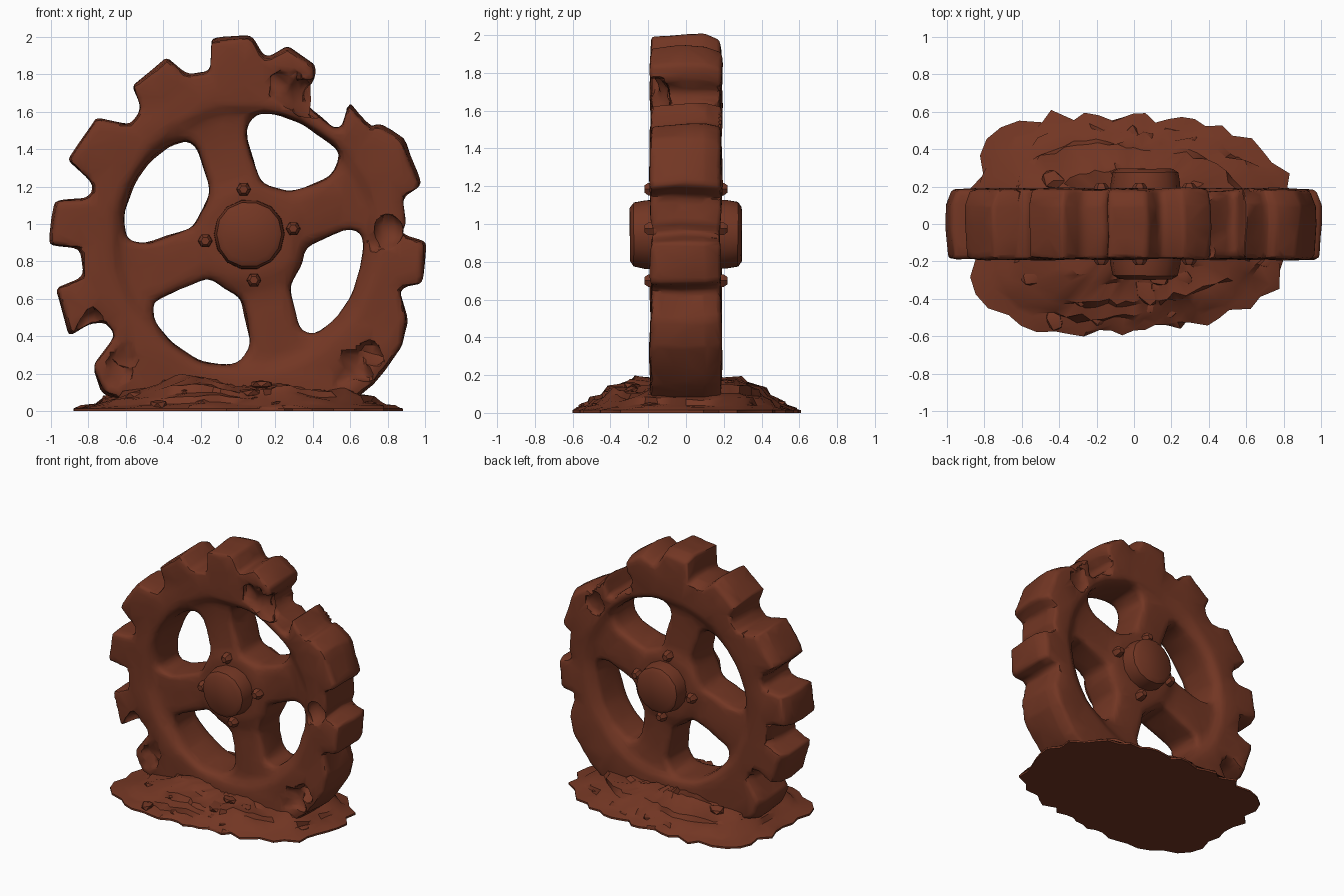
import bpy, bmesh, math, random
from mathutils import Vector, Matrix, noise

if "Cube" in bpy.data.objects:
    bpy.data.objects.remove(bpy.data.objects["Cube"])

random.seed(7)
rust = bpy.data.materials.new("rust_brown")
rust.diffuse_color = (0.17, 0.037, 0.017, 1)
rust.use_nodes = True
rust.node_tree.nodes["Principled BSDF"].inputs["Base Color"].default_value = rust.diffuse_color


def add_object(name, bm):
    me = bpy.data.meshes.new(name)
    bmesh.ops.recalc_face_normals(bm, faces=bm.faces[:])
    bm.to_mesh(me)
    bm.free()
    ob = bpy.data.objects.new(name, me)
    bpy.context.collection.objects.link(ob)
    me.materials.append(rust)
    return ob


def apply_modifiers(ob):
    bpy.context.view_layer.update()
    deps = bpy.context.evaluated_depsgraph_get()
    me = bpy.data.meshes.new_from_object(ob.evaluated_get(deps))
    ob.modifiers.clear()
    ob.data = me


def select_only(*obs):
    bpy.ops.object.select_all(action='DESELECT')
    for ob in obs:
        ob.select_set(True)
    bpy.context.view_layer.objects.active = obs[0]


def shade(ob, angle):
    select_only(ob)
    bpy.ops.object.shade_smooth_by_angle(angle=math.radians(angle))


def circle(cx, cz, r, n=64):
    return [(cx + r * math.cos(i * math.tau / n), cz + r * math.sin(i * math.tau / n)) for i in range(n)]


def plate(name, loops, thickness):
    """Flat outline with holes, thickened along y."""
    bm = bmesh.new()
    for loop in loops:
        vs = [bm.verts.new((x, 0, z)) for x, z in loop]
        for i, v in enumerate(vs):
            bm.edges.new((v, vs[(i + 1) % len(vs)]))
    bmesh.ops.triangle_fill(bm, use_beauty=True, edges=bm.edges[:], normal=(0, -1, 0))
    ob = add_object(name, bm)
    m = ob.modifiers.new("thick", 'SOLIDIFY')
    m.thickness, m.offset = thickness, 0
    apply_modifiers(ob)
    return ob


# Toothed rim, clockwise from the top tooth, with the broken gap at upper right
outline = [
    (-0.14, 1.98), (0.07, 2.0), (0.14, 1.87), (0.26, 1.94), (0.41, 1.84), (0.40, 1.76),
    (0.34, 1.69), (0.38, 1.61), (0.43, 1.57), (0.50, 1.51), (0.56, 1.44), (0.55, 1.52),
    (0.59, 1.64), (0.69, 1.53), (0.68, 1.48), (0.74, 1.53), (0.88, 1.45), (0.97, 1.20),
    (0.87, 1.14), (0.89, 1.0), (0.84, 0.94), (0.995, 0.91), (0.98, 0.685), (0.855, 0.67),
    (0.90, 0.49), (0.87, 0.35), (0.72, 0.15), (0.60, 0.05), (0.2, 0.03), (-0.2, 0.03),
    (-0.6, 0.05), (-0.72, 0.1), (-0.77, 0.24), (-0.65, 0.42), (-0.71, 0.48), (-0.79, 0.47),
    (-0.89, 0.41), (-0.97, 0.66), (-0.81, 0.72), (-0.83, 0.87), (-1.0, 0.89), (-0.97, 1.13),
    (-0.78, 1.14), (-0.76, 1.21), (-0.90, 1.34), (-0.75, 1.56), (-0.57, 1.52), (-0.51, 1.60),
    (-0.56, 1.73), (-0.37, 1.88), (-0.27, 1.79), (-0.14, 1.81)]
outline = [(0.01 + (x - 0.01) * 1.01, 0.97 + (z - 0.97) * 1.01) for x, z in outline]
wheel = plate("toothed_wheel", [outline, circle(0.04, 0.915, 0.70)], 0.375)

# Four spokes: a thinner disc pierced by four rounded windows
windows = [
    [(-0.60, 0.93), (-0.61, 1.05), (-0.56, 1.21), (-0.47, 1.34), (-0.37, 1.42), (-0.27, 1.45),
     (-0.22, 1.42), (-0.145, 1.19), (-0.16, 1.13), (-0.225, 1.01), (-0.24, 0.98), (-0.49, 0.90),
     (-0.57, 0.905)],
    [(0.04, 1.53), (0.10, 1.59), (0.22, 1.58), (0.36, 1.53), (0.47, 1.45), (0.545, 1.39),
     (0.535, 1.32), (0.49, 1.25), (0.27, 1.17), (0.16, 1.205), (0.12, 1.22), (0.04, 1.49)],
    [(0.35, 0.88), (0.60, 0.98), (0.66, 0.97), (0.68, 0.89), (0.66, 0.755), (0.61, 0.62),
     (0.52, 0.49), (0.41, 0.41), (0.33, 0.43), (0.27, 0.67), (0.34, 0.80)],
    [(-0.15, 0.72), (-0.46, 0.58), (-0.455, 0.48), (-0.35, 0.36), (-0.20, 0.27), (-0.03, 0.24),
     (0.02, 0.26), (0.07, 0.35), (0.015, 0.61), (-0.07, 0.66)]]
spokes = plate("spokes", [circle(0.04, 0.915, 0.73)] + windows, 0.30)
flange = plate("flange", [circle(0.06, 0.945, 0.26, 24)], 0.345)

# Fuse the three, round the edges, then chip and roughen the surface
select_only(wheel, spokes, flange)
bpy.ops.object.join()
m = wheel.modifiers.new("voxels", 'REMESH')
m.mode, m.voxel_size = 'VOXEL', 0.02
apply_modifiers(wheel)
dents = [(0.27, -0.24, 1.72, 0.12), (0.36, -0.20, 1.69, 0.11), (0.42, -0.16, 1.66, 0.10),
         (0.62, -0.25, 0.25, 0.12), (0.70, -0.24, 0.30, 0.11), (0.80, -0.22, 0.96, 0.10),
         (0.72, -0.24, 0.93, 0.09), (-0.58, -0.24, 0.30, 0.09), (-0.64, -0.24, 0.22, 0.09),
         (-0.80, -0.19, 0.43, 0.09), (0.66, 0.25, 1.45, 0.10), (0.46, 0.23, 1.62, 0.10)]
bm = bmesh.new()
bm.from_mesh(wheel.data)
centre = Vector((0.03, 0, 0.945))
smooth = dict(factor=0.5, use_axis_x=True, use_axis_y=True, use_axis_z=True)
inner = [v for v in bm.verts if (v.co - centre).length < 0.80]
for i in range(10):
    bmesh.ops.smooth_vert(bm, verts=bm.verts[:] if i < 3 else inner, **smooth)
for v in bm.verts:
    for x, y, z, r in dents:
        c = Vector((x, y, z))
        d = v.co - c
        rr = r * (1 + 0.6 * noise.noise(v.co * 12))
        if d.length < rr:
            v.co = c + d.normalized() * rr
    out = v.co - centre
    if Vector((out.x, out.z)).length > 0.88:      # teeth slope towards both faces
        k = 1 - 0.35 * max(0, v.co.y - 0.1) - 0.06 * max(0, -v.co.y)
        v.co.x, v.co.z = centre.x + out.x * k, centre.z + out.z * k
    v.co += noise.noise_vector(v.co * 4.5) * 0.011
bm.to_mesh(wheel.data)
bm.free()
m = wheel.modifiers.new("facets", 'DECIMATE')
m.ratio = 0.14
apply_modifiers(wheel)
wheel.data.materials.clear()
wheel.data.materials.append(rust)
shade(wheel, 38)


def lathe_y(bm, cx, cz, profile, n):
    """Revolve (radius, y) pairs around an axis along y."""
    rings = [[bm.verts.new((x, y, z)) for x, z in circle(cx, cz, r, n)] for r, y in profile]
    for a, b in zip(rings, rings[1:]):
        for i in range(n):
            j = (i + 1) % n
            bm.faces.new((a[i], a[j], b[j], b[i]))
    bm.faces.new(rings[0])
    bm.faces.new(rings[-1])


# Chamfered hub boss on both sides
half = [(0.145, 0.295), (0.175, 0.275), (0.187, 0.215), (0.19, 0.12)]
bm = bmesh.new()
lathe_y(bm, 0.06, 0.945, [(r, -y) for r, y in half] + half[::-1], 14)
for v in bm.verts:
    v.co += noise.noise_vector(v.co * 6) * 0.006
shade(add_object("hub", bm), 40)

# Flange bolts, front and back
bm = bmesh.new()
for x, z in ((0.03, 1.185), (-0.175, 0.91), (0.295, 0.975), (0.085, 0.70)):
    lathe_y(bm, x, z, [(0.022, -0.22), (0.038, -0.20), (0.042, -0.1),
                       (0.042, 0.1), (0.038, 0.20), (0.022, 0.22)], 6)
shade(add_object("hub_bolts", bm), 40)


# Rubble mound with a ragged edge and stepped layers
def edge_radius(a):
    c, s = math.cos(a), math.sin(a)
    b, n = 0.585 - 0.05 * c, 2.9 - 0.4 * c
    return (abs(c / 0.87) ** n + abs(s / b) ** n) ** (-1 / n)


N = 60
layers = [(1.0, 0.0), (1.0, 0.014), (0.94, 0.03), (0.87, 0.042), (0.83, 0.075), (0.74, 0.09),
          (0.70, 0.125), (0.54, 0.14), (0.48, 0.165), (0.22, 0.17)]
bm = bmesh.new()
rings = []
ragged = [1.035 - random.random() * 0.11 for _ in range(N)]
for k, (t, h) in enumerate(layers):
    ring = []
    for i in range(N):
        a = i * math.tau / N
        jag = ragged[i] if k < 2 else 1 + random.uniform(-0.05, 0.04)
        r = edge_radius(a) * t * jag
        p = Vector((r * math.cos(a), r * math.sin(a), h))
        if k > 1:
            p.z *= 0.98 + 0.3 * noise.noise(p * 4) + random.uniform(-0.06, 0.06)
        ring.append(bm.verts.new(p))
    rings.append(ring)
for a, b in zip(rings, rings[1:]):
    for i in range(N):
        j = (i + 1) % N
        bm.faces.new((a[i], a[j], b[j], b[i]))
bm.faces.new(rings[0])
bm.faces.new(rings[-1])
shade(add_object("rubble_mound", bm), 35)

# Loose stones lying on the mound
bm = bmesh.new()
for _ in range(26):
    a, t = random.uniform(0, math.tau), random.uniform(0.45, 0.88)
    r = edge_radius(a) * t
    z = 0.165 - 0.17 * max(0, t - 0.45) / 0.45
    s = random.uniform(0.025, 0.06)
    mat = (Matrix.Translation((r * math.cos(a), r * math.sin(a), max(z, 0.035)))
           @ Matrix.Rotation(random.uniform(0, 3), 4, 'Z')
           @ Matrix.Diagonal((s * 1.5, s, min(s * 0.6, 0.03), 1)))
    stone = bmesh.ops.create_icosphere(bm, subdivisions=1, radius=1, matrix=mat)
    for v in stone["verts"]:
        v.co += Vector([random.uniform(-0.006, 0.006) for _ in range(3)])
        v.co.z = max(v.co.z, 0.002)
shade(add_object("loose_stones", bm), 35)
